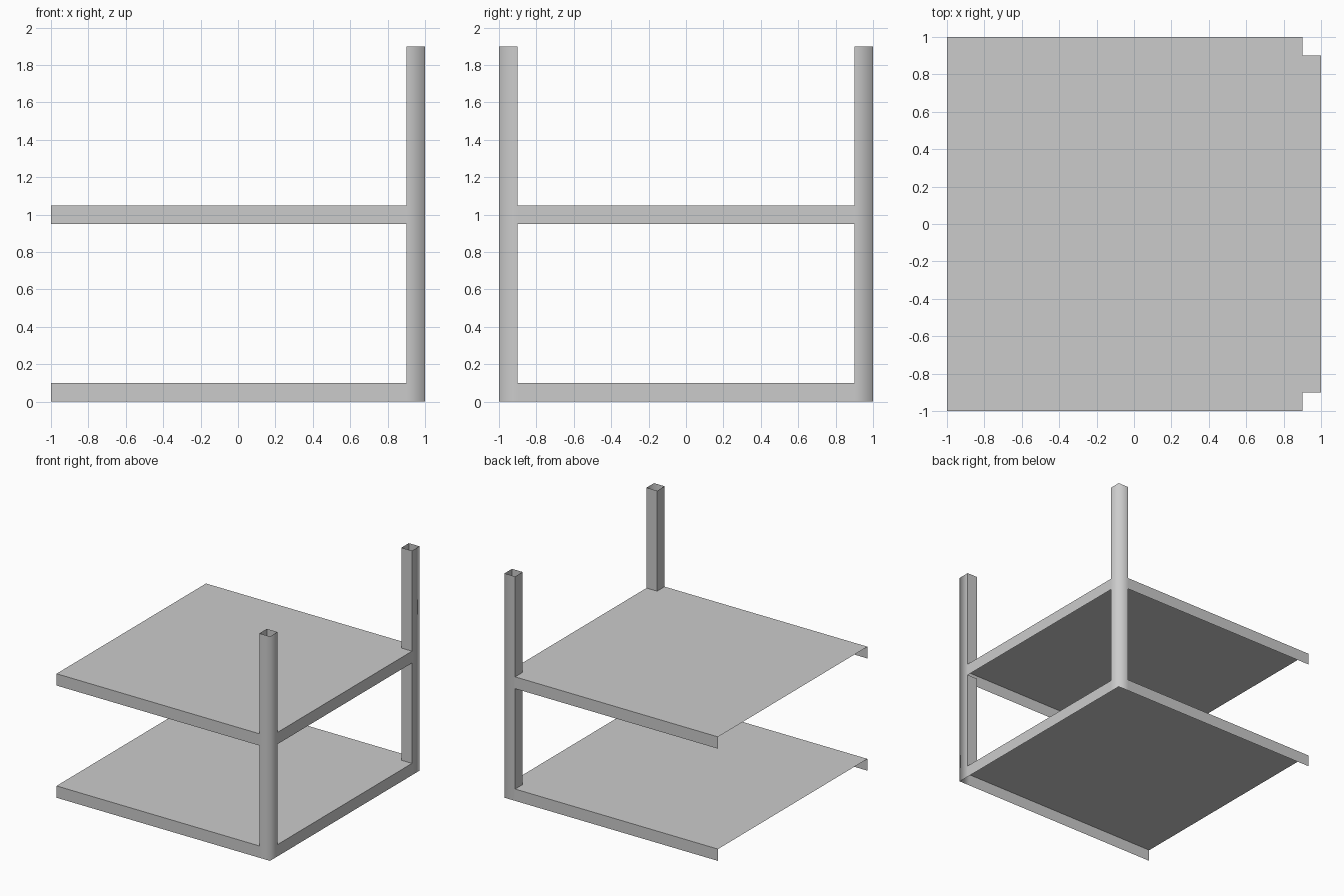
import bpy

if "Cube" in bpy.data.objects:
    bpy.data.objects.remove(bpy.data.objects["Cube"])

EDGE, INSET, TOP, LIP = 1.0, 0.9, 1.9, 0.1


def add_object(name, verts, faces, smooth=False):
    mesh = bpy.data.meshes.new(name)
    mesh.from_pydata(verts, [], faces)
    mesh.polygons.foreach_set("use_smooth", [smooth] * len(faces))
    mesh.update()
    obj = bpy.data.objects.new(name, mesh)
    bpy.context.collection.objects.link(obj)
    return obj


def wall(name, path, z0, z1, smooth=False):
    """Thin upright sheet along a path, facing the right-hand side of it."""
    n = len(path)
    verts = [(x, y, z) for z in (z0, z1) for x, y in path]
    faces = [(i, i + 1, n + i + 1, n + i) for i in range(n - 1)]
    return add_object(name, verts, faces, smooth)


def mirror_y(path):
    return [(x, -y) for x, y in reversed(path)]


# Shelves: thin sheets notched round the posts, with a lip on three sides
outline = [(-EDGE, -EDGE), (INSET, -EDGE), (INSET, -INSET), (EDGE, -INSET),
           (EDGE, INSET), (INSET, INSET), (INSET, EDGE), (-EDGE, EDGE)]
front_lip = [(-EDGE, -EDGE), (INSET, -EDGE)]
side_lip = [(EDGE, -INSET), (EDGE, INSET)]
for label, z in (("lower", LIP), ("upper", 1.05)):
    add_object(label + "_shelf", [(x, y, z) for x, y in outline],
               [tuple(range(len(outline)))])
    wall(label + "_front_lip", front_lip, z - LIP, z)
    wall(label + "_back_lip", mirror_y(front_lip), z - LIP, z)
    wall(label + "_side_lip", side_lip, z - LIP, z)

# Posts: open hollow tubes, softly shaded outside, interrupted inside by the shelves
outer = [(INSET, -EDGE), (EDGE, -EDGE), (EDGE, -INSET)]
inner = [(EDGE, -INSET), (INSET, -INSET), (INSET, -EDGE)]
for side, flip in (("front", lambda p: p), ("back", mirror_y)):
    wall(side + "_post_outside", flip(outer), 0, TOP, smooth=True)
    wall(side + "_post_inside_lower", flip(inner), LIP, 0.95)
    wall(side + "_post_inside_upper", flip(inner), 1.05, TOP)
